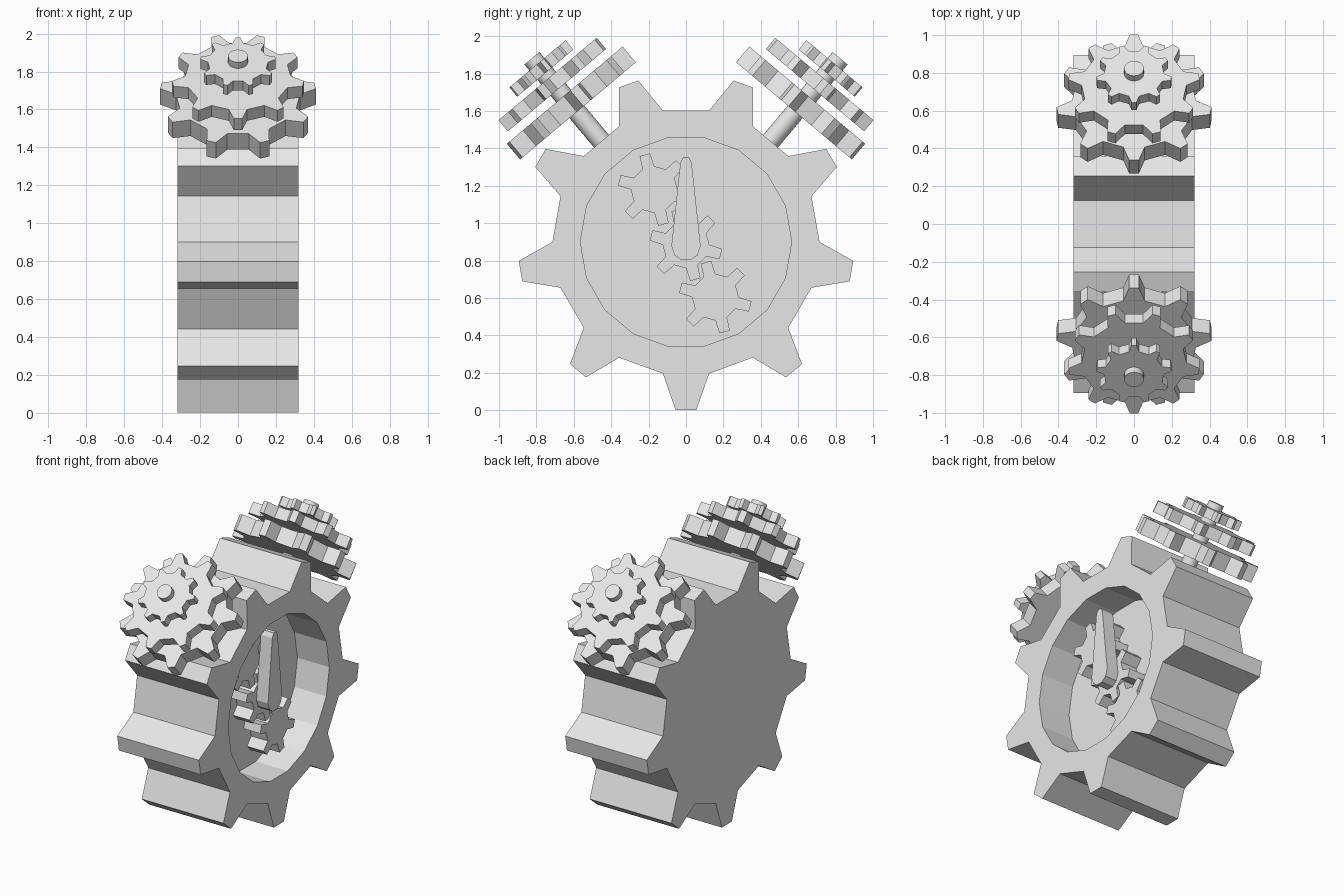
import bpy, bmesh
from math import cos, sin, radians
from mathutils import Matrix, Vector

cube = bpy.data.objects.get("Cube")
if cube:
    bpy.data.objects.remove(cube, do_unlink=True)

grey = bpy.data.materials.new("light_grey")
grey.use_nodes = True
colour = (0.8, 0.8, 0.8, 1)
grey.diffuse_color = colour
grey.node_tree.nodes["Principled BSDF"].inputs["Base Color"].default_value = colour


def polar(r, deg):
    return Vector((r * cos(radians(deg)), r * sin(radians(deg))))


def frame(z_axis, x_axis, origin):
    """Matrix whose local z runs along z_axis and local x along x_axis."""
    z, x = Vector(z_axis).normalized(), Vector(x_axis).normalized()
    m = Matrix((x, z.cross(x), z)).transposed().to_4x4()
    m.translation = origin
    return m


def finish(bm, name, matrix):
    bmesh.ops.recalc_face_normals(bm, faces=bm.faces)
    bm.transform(matrix)
    mesh = bpy.data.meshes.new(name)
    bm.to_mesh(mesh)
    bm.free()
    mesh.materials.append(grey)
    obj = bpy.data.objects.new(name, mesh)
    bpy.context.collection.objects.link(obj)
    return obj


def gear_outline(teeth, root, tip, phase, tip_share=0.0885):
    """Four points per tooth: root, tip, tip, root."""
    pitch = 360 / teeth
    pts = []
    for i in range(teeth):
        a = phase + i * pitch
        for r, share in ((root, -0.25), (tip, -tip_share), (tip, tip_share), (root, 0.25)):
            pts.append(polar(r, a + share * pitch))
    return pts


def loop(bm, pts, z):
    return [bm.verts.new((p.x, p.y, z)) for p in pts]


def bridge(bm, a, b):
    for i in range(len(a)):
        j = (i + 1) % len(a)
        bm.faces.new((a[i], a[j], b[j], b[i]))


def prism(name, pts, z0, z1, matrix):
    bm = bmesh.new()
    low, high = loop(bm, pts, z0), loop(bm, pts, z1)
    bridge(bm, low, high)
    bm.faces.new(low)
    bm.faces.new(high)
    return finish(bm, name, matrix)


# Main gear body with a round recess in its left face
HALF, FLOOR, TEETH = 0.32, 0.07, 9
side = frame((1, 0, 0), (0, 1, 0), (0, 0, 0.9))
outline = gear_outline(TEETH, 0.714, 0.9, 270)
bore = [polar(0.565, 260 + 20 * i) for i in range(2 * TEETH)]
bm = bmesh.new()
back, front = loop(bm, outline, -HALF), loop(bm, outline, HALF)
rim, floor = loop(bm, bore, HALF), loop(bm, bore, FLOOR)
bridge(bm, back, front)
bridge(bm, rim, floor)
bm.faces.new(back)
bm.faces.new(floor)
for t in range(TEETH):
    r0, t0, t1, r1 = front[4 * t:4 * t + 4]
    b0, b1 = rim[2 * t], rim[2 * t + 1]
    bm.faces.new((b0, r0, t0, t1, r1, b1))
    bm.faces.new((b1, r1, front[(4 * t + 4) % len(front)], rim[(2 * t + 2) % len(rim)]))
finish(bm, "main_gear", side)

# Small gears inside the recess
for name, y, z in (("upper_inner_gear", -0.17, 1.18),
                   ("middle_inner_gear", 0, 0.885),
                   ("lower_inner_gear", 0.157, 0.605)):
    place = frame((1, 0, 0), (0, 1, 0), (0, y, z))
    prism(name, gear_outline(6, 0.125, 0.195, 45, 0.14), FLOOR, 0.2, place)

# Pointer hand
half = [(0.014, 1.355), (0.03, 1.325), (0.078, 0.88), (0.062, 0.83), (0.025, 0.803)]
hand = [Vector(p) for p in half] + [Vector((-y, z)) for y, z in reversed(half)]
prism("pointer_hand", hand, 0.2, 0.29, frame((1, 0, 0), (0, 1, 0), (0, 0, 0)))

# Tilted shafts, each with three stacked gears
tilt = radians(50)
lean = frame((0, cos(tilt), sin(tilt)), (1, 0, 0), (0, 0, 0))
for label, turn in (("back", 0), ("front", 180)):
    place = Matrix.Translation((0, 0, 0.9)) @ Matrix.Rotation(radians(turn), 4, "Z") @ lean
    for size, tip, phase, z0, z1 in (("large", 0.413, 270, 0.908, 1.018),
                                     ("medium", 0.35, 90, 1.065, 1.143),
                                     ("small", 0.2, 270, 1.175, 1.24)):
        prism(f"{label}_{size}_gear", gear_outline(9, tip * 0.793, tip, phase), z0, z1, place)
    ring = [polar(0.052, i * 15) for i in range(24)]
    shaft = prism(f"{label}_shaft", ring, 0.6, 1.282, place)
    bpy.ops.object.select_all(action="DESELECT")
    shaft.select_set(True)
    bpy.context.view_layer.objects.active = shaft
    bpy.ops.object.shade_smooth_by_angle(angle=radians(40))
